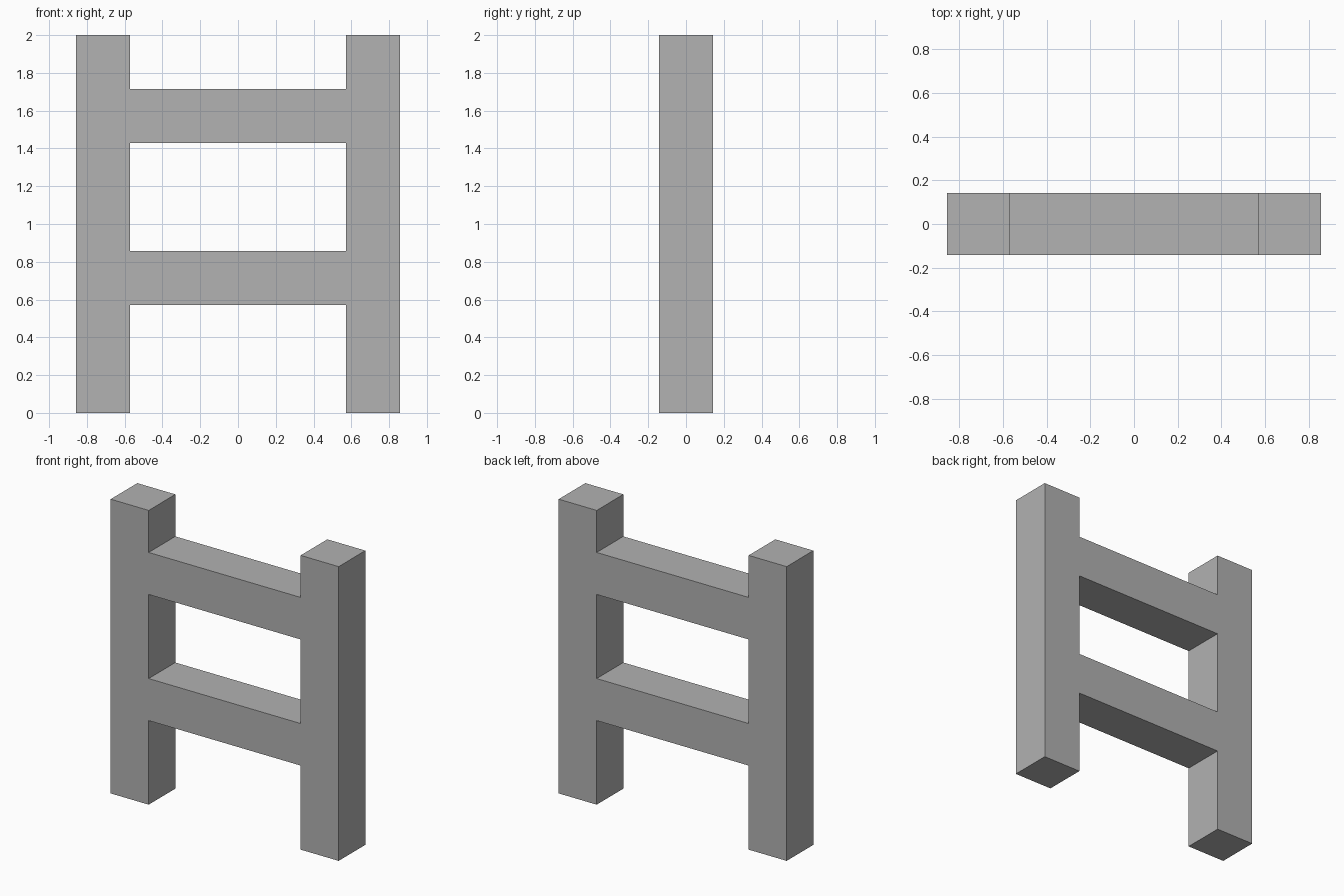
import bpy
import bmesh
from mathutils import Vector

cube = bpy.data.objects.get("Cube")
if cube:
    bpy.data.objects.remove(cube, do_unlink=True)

# The whole frame is laid out on a seven-unit-high module
U = 2 / 7
HALF_WIDTH = 3 * U

grey = bpy.data.materials.new("plain_grey")
grey.use_nodes = True
colour = (0.445, 0.445, 0.445, 1)
grey.diffuse_color = colour
grey.node_tree.nodes["Principled BSDF"].inputs["Base Color"].default_value = colour


def beam(name, low, high, open_ends=False):
    """Square beam between two corners; open ends butt against the posts."""
    low, high = Vector(low), Vector(high)
    bm = bmesh.new()
    bmesh.ops.create_cube(bm, size=1)
    bmesh.ops.scale(bm, vec=high - low, verts=bm.verts)
    bmesh.ops.translate(bm, vec=(low + high) / 2, verts=bm.verts)
    if open_ends:
        ends = [f for f in bm.faces if abs(f.normal.x) > 0.9]
        bmesh.ops.delete(bm, geom=ends, context="FACES_ONLY")
    mesh = bpy.data.meshes.new(name)
    bm.to_mesh(mesh)
    bm.free()
    mesh.materials.append(grey)
    obj = bpy.data.objects.new(name, mesh)
    bpy.context.collection.objects.link(obj)
    return obj


# Upright posts
inner = HALF_WIDTH - U
beam("left_post", (inner, -U / 2, 0), (HALF_WIDTH, U / 2, 7 * U))
beam("right_post", (-HALF_WIDTH, -U / 2, 0), (-inner, U / 2, 7 * U))

# Cross rails
for name, level in (("lower_rail", 2), ("upper_rail", 5)):
    beam(name, (-inner, -U / 2, level * U), (inner, U / 2, (level + 1) * U), True)
